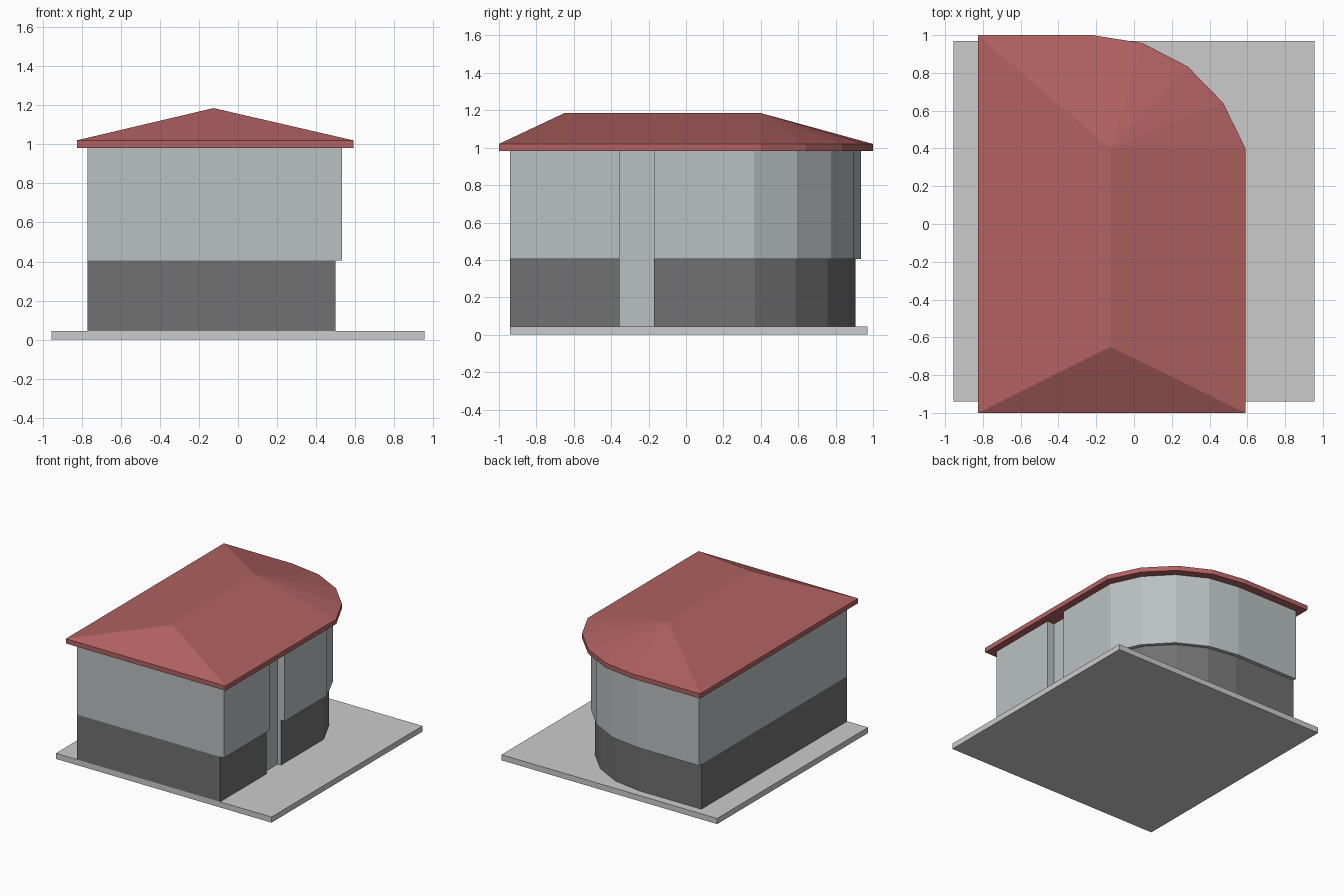
import bpy, bmesh, math

if "Cube" in bpy.data.objects:
    bpy.data.objects.remove(bpy.data.objects["Cube"])


def material(name, rgb):
    m = bpy.data.materials.new(name)
    m.diffuse_color = (*rgb, 1)
    m.use_nodes = True
    m.node_tree.nodes["Principled BSDF"].inputs["Base Color"].default_value = m.diffuse_color
    return m


STONE = material("pale_stone", (0.60, 0.60, 0.60))
WALL = material("light_wall", (0.49, 0.53, 0.53))
PLINTH = material("dark_plinth", (0.165, 0.165, 0.17))
ROOF = material("red_roof", (0.44, 0.122, 0.12))

ARC_X, ARC_Y = -0.22, 0.153   # centre shared by all the rounded corners
DOOR_Y = (-0.355, -0.17)      # entrance recess in the right wall
DOOR_X = 0.47


def outline(left, right, front, radius, recess=False):
    """Counter-clockwise plan with a four-segment rounded back right corner."""
    pts = [(left, front), (right, front)]
    if recess:
        a, b = DOOR_Y
        pts += [(right, a), (DOOR_X, a), (DOOR_X, b), (right, b)]
    sweep = math.asin((right - ARC_X) / radius)
    for i in range(4, -1, -1):
        t = sweep * i / 4
        pts.append((ARC_X + radius * math.sin(t), ARC_Y + radius * math.cos(t)))
    pts.append((left, ARC_Y + radius))
    return pts


def finish(bm, name, mats):
    bmesh.ops.recalc_face_normals(bm, faces=bm.faces)
    me = bpy.data.meshes.new(name)
    bm.to_mesh(me)
    bm.free()
    for m in mats:
        me.materials.append(m)
    ob = bpy.data.objects.new(name, me)
    bpy.context.collection.objects.link(ob)
    return ob


def prism(bm, pts, z0, z1, top=True):
    lo = [bm.verts.new((x, y, z0)) for x, y in pts]
    hi = [bm.verts.new((x, y, z1)) for x, y in pts]
    bm.faces.new(lo[::-1])
    if top:
        bm.faces.new(hi)
    n = len(pts)
    for i in range(n):
        j = (i + 1) % n
        bm.faces.new((lo[i], lo[j], hi[j], hi[i]))
    return hi


# Base slab
bm = bmesh.new()
prism(bm, [(-0.955, -0.94), (0.955, -0.94), (0.955, 0.97), (-0.955, 0.97)], 0, 0.045)
finish(bm, "base_slab", [STONE])

# Dark lower storey; the faces inside the entrance recess take the wall colour
bm = bmesh.new()
prism(bm, outline(-0.77, 0.50, -0.94, 0.752, True), 0.045, 0.405)
for f in bm.faces:
    if all(DOOR_Y[0] - 1e-4 < v.co.y < DOOR_Y[1] + 1e-4 for v in f.verts):
        f.material_index = 1
finish(bm, "lower_storey", [PLINTH, WALL])

# Light upper storey, slightly overhanging
bm = bmesh.new()
prism(bm, outline(-0.77, 0.533, -0.94, 0.782, True), 0.405, 0.985)
finish(bm, "upper_storey", [WALL])

# Hipped roof with fascia, fanned around the rounded corner
bm = bmesh.new()
eave = prism(bm, outline(-0.825, 0.59, -1.0, 0.847), 0.982, 1.02, top=False)
r0 = bm.verts.new((-0.125, -0.65, 1.185))
r1 = bm.verts.new((-0.125, 0.40, 1.185))
bm.faces.new((eave[0], eave[1], r0))             # front hip
bm.faces.new((eave[1], eave[2], r1, r0))         # right slope
for a, b in zip(eave[2:-1], eave[3:]):           # rounded corner and back hip
    bm.faces.new((a, b, r1))
bm.faces.new((eave[-1], eave[0], r0, r1))        # left slope
finish(bm, "roof", [ROOF])
